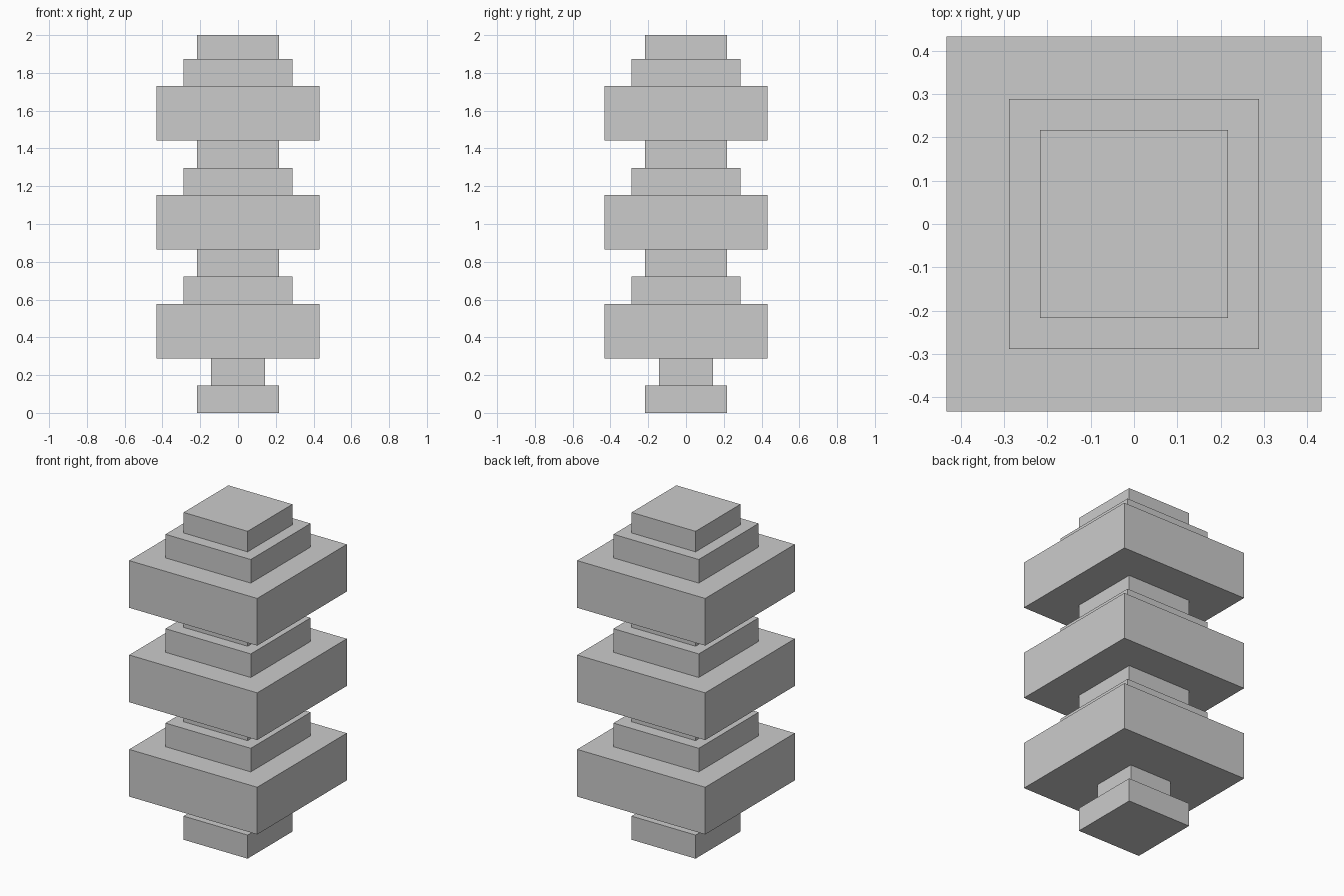
import bpy

if "Cube" in bpy.data.objects:
    bpy.data.objects.remove(bpy.data.objects["Cube"])

U = 2 / 13.87  # grid unit of the blocky design


def block(name, half, z0, z1):
    """Square block centred on the axis between two heights."""
    bpy.ops.mesh.primitive_cube_add(size=1, location=(0, 0, (z0 + z1) / 2))
    ob = bpy.context.object
    ob.name = name
    ob.scale = (2 * half, 2 * half, z1 - z0)
    bpy.ops.object.transform_apply(location=False, rotation=False, scale=True)
    return ob


# Foot and thin stem
block("foot", 1.5 * U, 0, U)
block("stem", U, U, 2 * U)

# Three repeated tiers: wide slab, step, neck
for i in range(3):
    z = (2 + 4 * i) * U
    block(f"tier_slab_{i + 1}", 3 * U, z, z + 2 * U)
    block(f"tier_step_{i + 1}", 2 * U, z + 2 * U, z + 3 * U)
    # the topmost neck is a slightly shorter cap
    block("top_cap" if i == 2 else f"tier_neck_{i + 1}",
          1.5 * U, z + 3 * U, min(z + 4 * U, 2.0))
